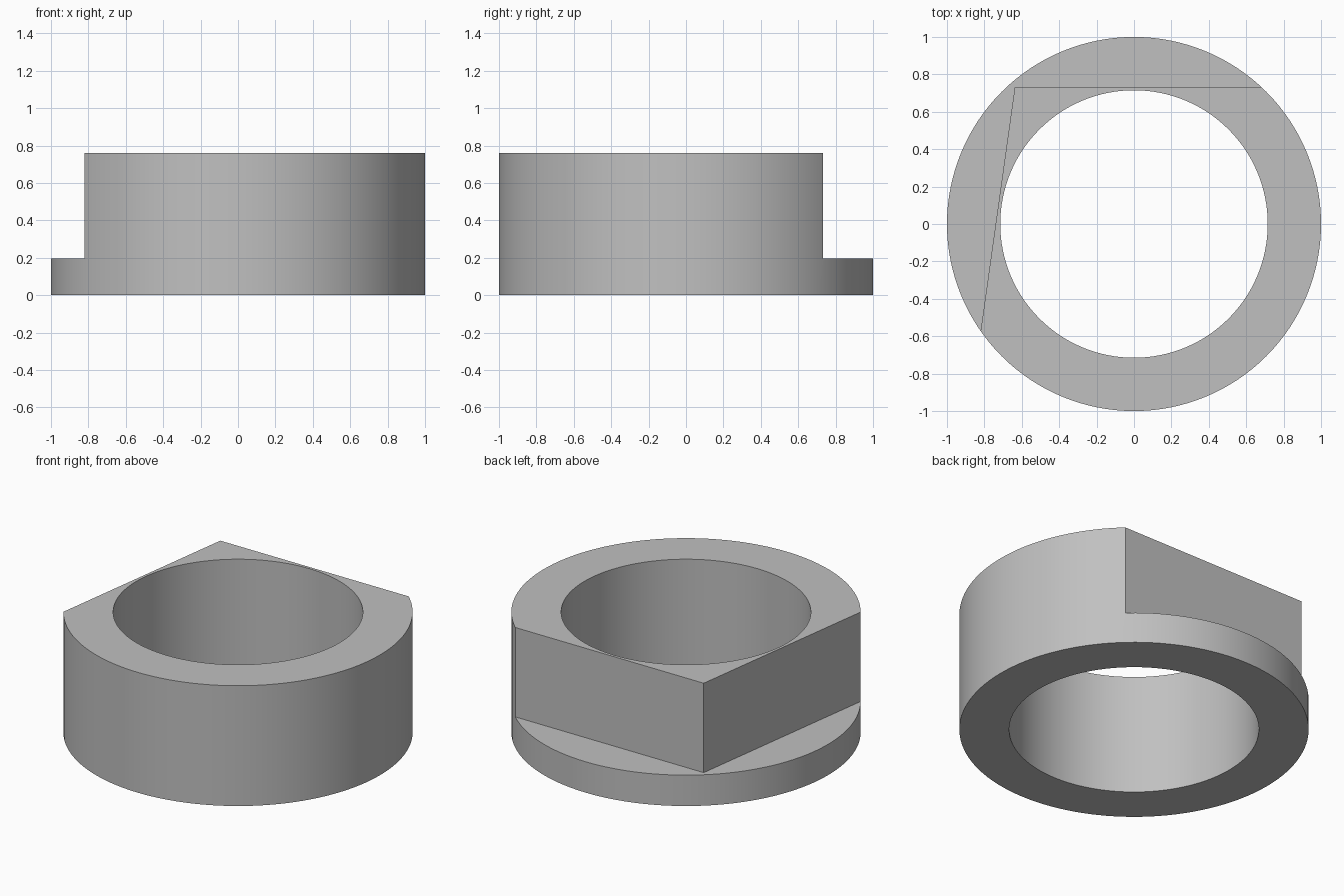
import bpy, bmesh, math

if "Cube" in bpy.data.objects:
    bpy.data.objects.remove(bpy.data.objects["Cube"])

HEIGHT, FLANGE = 0.76, 0.195
OUTER, INNER = 1.0, 0.715
SEGMENTS = 128

grey = bpy.data.materials.new("plain_grey")
grey.use_nodes = True
colour = (0.53, 0.53, 0.53, 1)
grey.diffuse_color = colour
grey.node_tree.nodes["Principled BSDF"].inputs["Base Color"].default_value = colour


def add_object(name, bm):
    bmesh.ops.recalc_face_normals(bm, faces=bm.faces)
    mesh = bpy.data.meshes.new(name)
    bm.to_mesh(mesh)
    bm.free()
    mesh.materials.append(grey)
    obj = bpy.data.objects.new(name, mesh)
    bpy.context.collection.objects.link(obj)
    return obj


# Full-height ring: a rectangular section swept around the axis
bm = bmesh.new()
section = [(INNER, 0), (OUTER, 0), (OUTER, HEIGHT), (INNER, HEIGHT)]
loops = []
for i in range(SEGMENTS):
    a = math.tau * i / SEGMENTS
    loops.append([bm.verts.new((r * math.cos(a), r * math.sin(a), z)) for r, z in section])
for i in range(SEGMENTS):
    p, q = loops[i], loops[(i + 1) % SEGMENTS]
    for k in range(4):
        n = (k + 1) % 4
        bm.faces.new((p[k], q[k], q[n], p[n]))
ring = add_object("flanged_ring", bm)

# Cutter that leaves two flat walls above the flange
bm = bmesh.new()
outline = [(-0.637, 0.733), (1.5, 0.733), (1.5, 1.5), (-1.5, 1.5), (-1.5, -1.3), (-0.922, -1.3)]
base = bm.faces.new([bm.verts.new((x, y, FLANGE)) for x, y in outline])
top = bmesh.ops.extrude_face_region(bm, geom=[base], use_keep_orig=True)
bmesh.ops.translate(bm, vec=(0, 0, 1), verts=[v for v in top["geom"] if isinstance(v, bmesh.types.BMVert)])
cutter = add_object("flat_cutter", bm)
cutter.hide_render = True

cut = ring.modifiers.new("flats", "BOOLEAN")
cut.operation = "DIFFERENCE"
cut.solver = "EXACT"
cut.object = cutter

bpy.ops.object.select_all(action="DESELECT")
ring.select_set(True)
bpy.context.view_layer.objects.active = ring
bpy.ops.object.modifier_apply(modifier=cut.name)
bpy.data.objects.remove(cutter)
bpy.ops.object.shade_smooth_by_angle(angle=math.radians(30))
